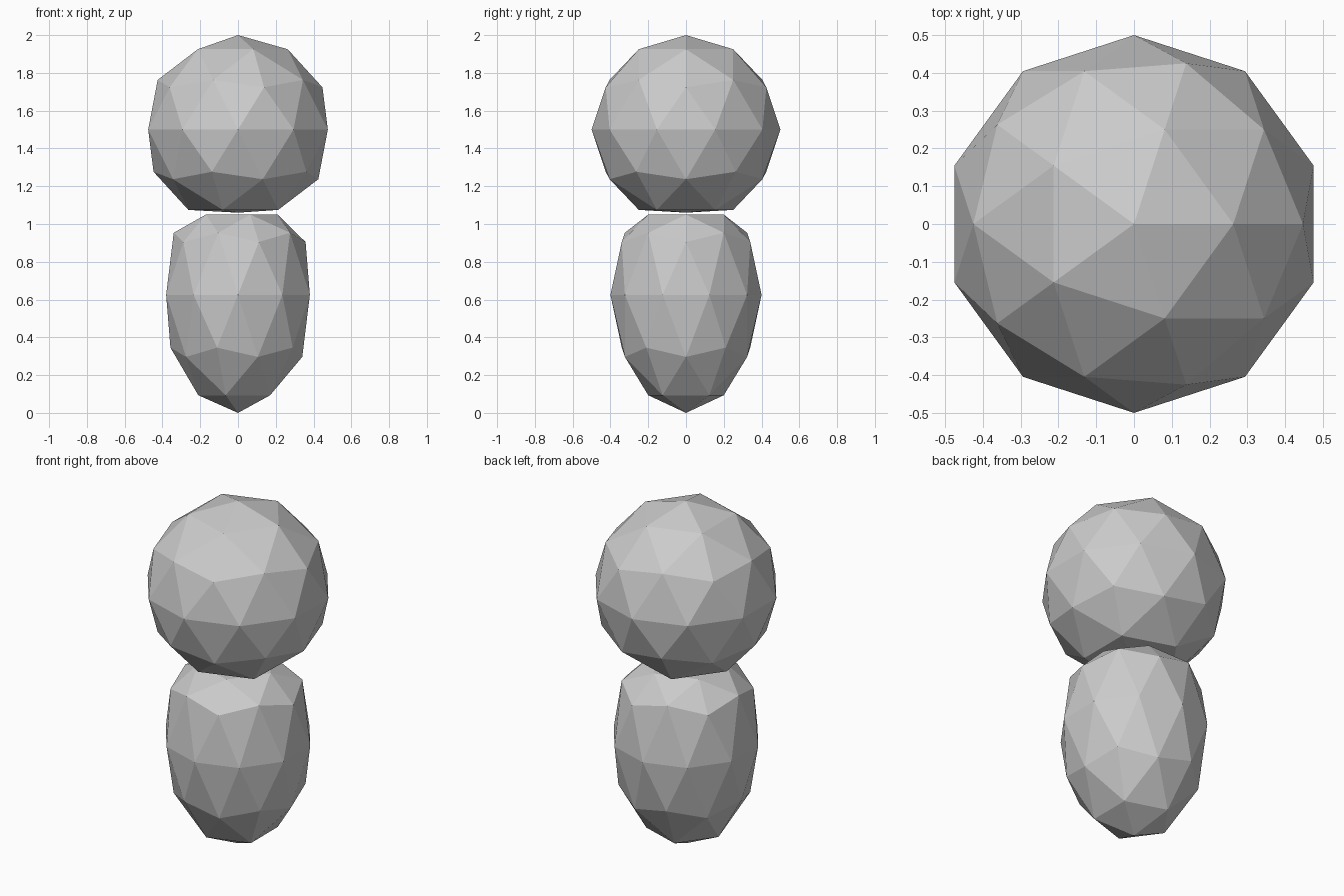
import bpy

if "Cube" in bpy.data.objects:
    bpy.data.objects.remove(bpy.data.objects["Cube"])


def faceted_ball(name, centre_z, radius, half_height, low, high):
    """Low-poly ball whose points are pressed flat between two heights."""
    bpy.ops.mesh.primitive_ico_sphere_add(subdivisions=2, radius=1)
    ob = bpy.context.object
    ob.name = name
    for v in ob.data.vertices:
        z = centre_z + v.co.z * half_height
        v.co = (v.co.x * radius, v.co.y * radius, min(max(z, low), high))
    return ob


# Egg-shaped body with a flattened top
faceted_ball("body", 0.625, 0.4, 0.625, 0.0, 1.05)

# Round head with a flattened underside, just clear of the body
faceted_ball("head", 1.5, 0.5, 0.5, 1.06, 2.0)
